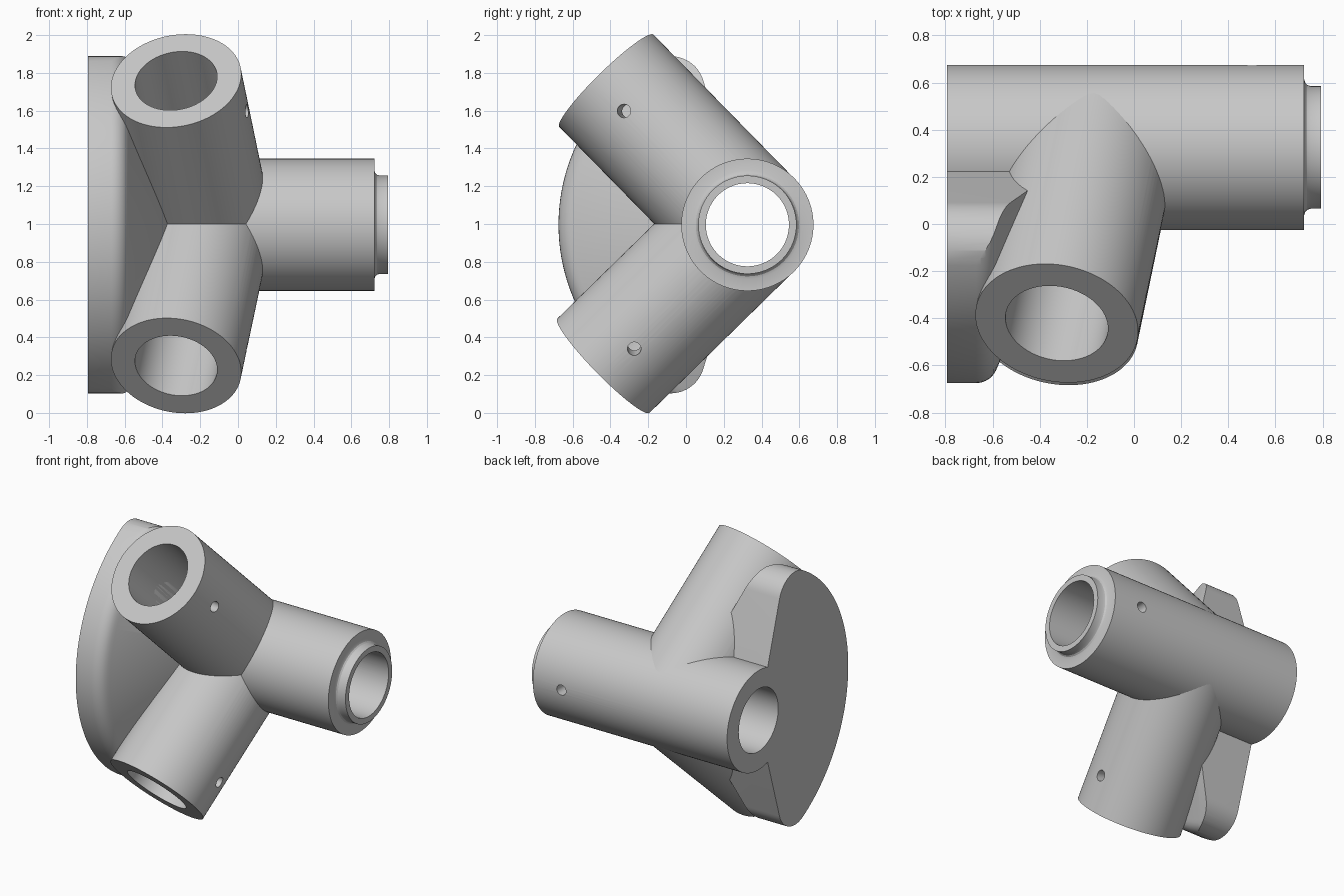
import bpy, bmesh, math
from mathutils import Vector

SEG = 96
HUB = Vector((0, 0.325, 0.996))    # main tube axis passes through here along x
R, BORE, PIN = 0.35, 0.22, 0.036
X0, X1 = -0.793, 0.793
RIGHT = Vector((1, 0, 0))

cube = bpy.data.objects.get("Cube")
if cube:
    bpy.data.objects.remove(cube, do_unlink=True)

grey = bpy.data.materials.new("plain_grey")
grey.use_nodes = True
colour = (0.58, 0.58, 0.58, 1)
grey.diffuse_color = colour
grey.node_tree.nodes["Principled BSDF"].inputs["Base Color"].default_value = colour


def loft(name, rings):
    """Closed solid through rings of points, capped at both ends."""
    bm = bmesh.new()
    loops = [[bm.verts.new(p) for p in ring] for ring in rings]
    for low, high in zip(loops, loops[1:]):
        for i in range(len(low)):
            j = (i + 1) % len(low)
            bm.faces.new((low[i], low[j], high[j], high[i]))
    bm.faces.new(list(reversed(loops[0])))
    bm.faces.new(loops[-1])
    bmesh.ops.recalc_face_normals(bm, faces=bm.faces)
    mesh = bpy.data.meshes.new(name)
    bm.to_mesh(mesh)
    bm.free()
    mesh.materials.append(grey)
    obj = bpy.data.objects.new(name, mesh)
    bpy.context.collection.objects.link(obj)
    return obj


def lathe(name, profile, origin, direction, seg=SEG):
    """Solid turned from (distance along axis, radius) pairs."""
    rot = Vector(direction).to_track_quat('Z', 'Y')
    turns = [2 * math.pi * i / seg for i in range(seg)]
    return loft(name, [[origin + rot @ Vector((r * math.cos(a), r * math.sin(a), d))
                        for a in turns] for d, r in profile])


def sector_prism(name, start, fillet, far):
    """Wedge around the hub axis with rounded outer corners, extruded along x."""
    reach = 1 - fillet
    swing = math.asin(fillet / reach)
    mid = start + swing
    half = []
    for i in range(17):
        a = start - math.pi / 2 + (swing + math.pi / 2) * i / 16
        half.append((reach * math.cos(mid) + fillet * math.cos(a),
                     reach * math.sin(mid) + fillet * math.sin(a)))
    for i in range(12):
        a = mid + (math.pi - mid) * i / 12
        half.append((far * math.cos(a), far * math.sin(a)))
    lower = [(y, -z) for y, z in reversed(half)]
    outline = [(0, 0)] + half + [(-far, 0)] + lower
    return loft(name, [[HUB + Vector((x, y, z)) for y, z in outline] for x in (-1, 0)])


def boolean(target, tool, operation='DIFFERENCE'):
    mod = target.modifiers.new("cut", 'BOOLEAN')
    mod.operation = operation
    mod.solver = 'EXACT'
    mod.object = tool
    bpy.context.view_layer.objects.active = target
    bpy.ops.object.modifier_apply(modifier=mod.name)
    bpy.data.objects.remove(tool, do_unlink=True)


def cut_main_bore(target):
    boolean(target, lathe("main_bore", [(-1, BORE), (1, BORE)], HUB, RIGHT))


def cut_branch_bore(target, axis):
    boolean(target, lathe("branch_bore", [(0.42, BORE), (1.3, BORE)], root, axis))


def cut_pin_hole(target, origin, direction):
    boolean(target, lathe("pin_hole", [(0.1, PIN), (0.5, PIN)], origin, direction, 32))


# Main tube with stepped lip
tube = lathe("main_tube", [(X0, R), (0.722, R), (0.722, 0.288), (0.727, 0.273),
                           (0.735, 0.265), (0.75, 0.26), (X1, 0.26)], HUB, RIGHT)
cut_main_bore(tube)
cut_pin_hole(tube, HUB + 0.5 * RIGHT, Vector((0, 1, 0)))

# End plate: coned disc trimmed to a rounded sector
plate = lathe("end_plate", [(X0, 1), (-0.67, 1), (-0.65, 0.998), (-0.63, 0.991),
                            (-0.61, 0.979), (-0.595, 0.962), (-0.585, 0.945),
                            (-0.577, 0.927), (-0.31, 0.29)], HUB, RIGHT, 192)
boolean(plate, sector_prism("plate_outline", math.radians(107), 0.18, 1.1), 'INTERSECT')
cut_main_bore(plate)

# Two leaning branch tubes
parts = [tube, plate]
root = HUB - 0.17 * RIGHT
for name, angle, offset in (("upper_branch", 134.4, -0.046), ("lower_branch", 224.4, 0.051)):
    a = math.radians(angle)
    axis = Vector((-0.148, math.cos(a), math.sin(a))).normalized()
    back = Vector((0, math.sin(a), -math.cos(a)))
    if back.y < 0:
        back.negate()
    hole = (RIGHT - axis.x * axis).normalized() + offset / R * back
    branch = lathe(name, [(0, R - 0.001), (1.078, R - 0.001)], root, axis)
    cut_main_bore(branch)
    cut_branch_bore(branch, axis)
    cut_pin_hole(branch, root + 0.846 * axis, hole)
    cut_branch_bore(plate, axis)
    parts.append(branch)

# Smooth shading with crisp edges
bpy.ops.object.select_all(action='DESELECT')
for part in parts:
    part.select_set(True)
bpy.context.view_layer.objects.active = tube
bpy.ops.object.shade_smooth_by_angle(angle=math.radians(25))
